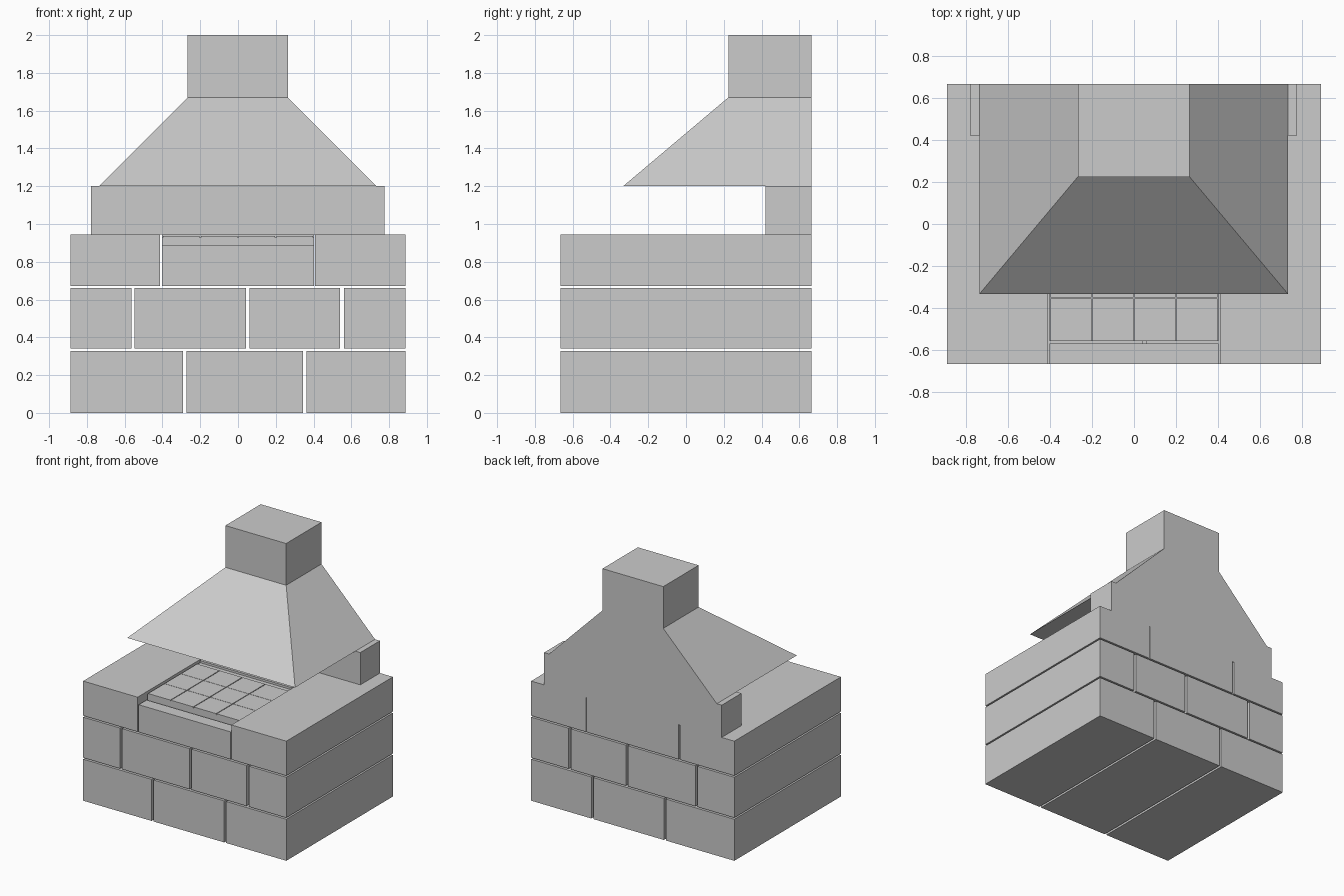
import bpy, bmesh

if "Cube" in bpy.data.objects:
    bpy.data.objects.remove(bpy.data.objects["Cube"])

Y0, Y1 = -0.665, 0.665


def solid(name, bottom, top):
    """Closed solid between two rectangles (x0, x1, y0, y1, z)."""
    bm = bmesh.new()
    rings = []
    for x0, x1, y0, y1, z in (bottom, top):
        rings.append([bm.verts.new((x, y, z))
                      for x, y in ((x0, y0), (x1, y0), (x1, y1), (x0, y1))])
    a, b = rings
    bm.faces.new(a[::-1])
    bm.faces.new(b)
    for i in range(4):
        j = (i + 1) % 4
        bm.faces.new((a[i], a[j], b[j], b[i]))
    mesh = bpy.data.meshes.new(name)
    bm.to_mesh(mesh)
    bm.free()
    obj = bpy.data.objects.new(name, mesh)
    bpy.context.collection.objects.link(obj)
    return obj


def box(name, x0, x1, y0, y1, z0, z1):
    return solid(name, (x0, x1, y0, y1, z0), (x0, x1, y0, y1, z1))


# Stone courses running the full depth, with open joints
courses = [
    ("bottom_stone", 0.0, 0.328, [(-0.888, -0.29), (-0.272, 0.345), (0.362, 0.888)]),
    ("middle_stone", 0.34, 0.66, [(-0.888, -0.565), (-0.547, 0.043),
                                  (0.06, 0.54), (0.56, 0.888)]),
    ("top_stone", 0.672, 0.945, [(-0.888, -0.412), (0.408, 0.888)]),
]
for name, z0, z1, spans in courses:
    for x0, x1 in spans:
        box(name, x0, x1, Y0, Y1, z0, z1)

# Hearth centre: low front lip, fire bed, rear block
box("front_lip", -0.402, 0.402, Y0, -0.567, 0.672, 0.888)
box("fire_bed", -0.402, 0.402, -0.555, 0.1, 0.672, 0.928)
box("rear_block", -0.402, 0.402, 0.1, Y1, 0.672, 0.945)

# Fire bricks laid on the bed
gap = 0.003
for row in range(3):
    for col in range(4):
        x = -0.4 + 0.2 * col
        y = -0.555 + 0.205 * row
        box("fire_brick", x + gap, x + 0.2 - gap, y, y + 0.205 - gap,
            0.928, 0.936)

# Back wall, hood and chimney
box("back_wall", -0.778, 0.775, 0.42, Y1, 0.945, 1.2)
solid("hood", (-0.735, 0.732, -0.333, Y1, 1.2), (-0.267, 0.264, 0.224, Y1, 1.67))
box("chimney", -0.267, 0.264, 0.224, Y1, 1.67, 2.0)
